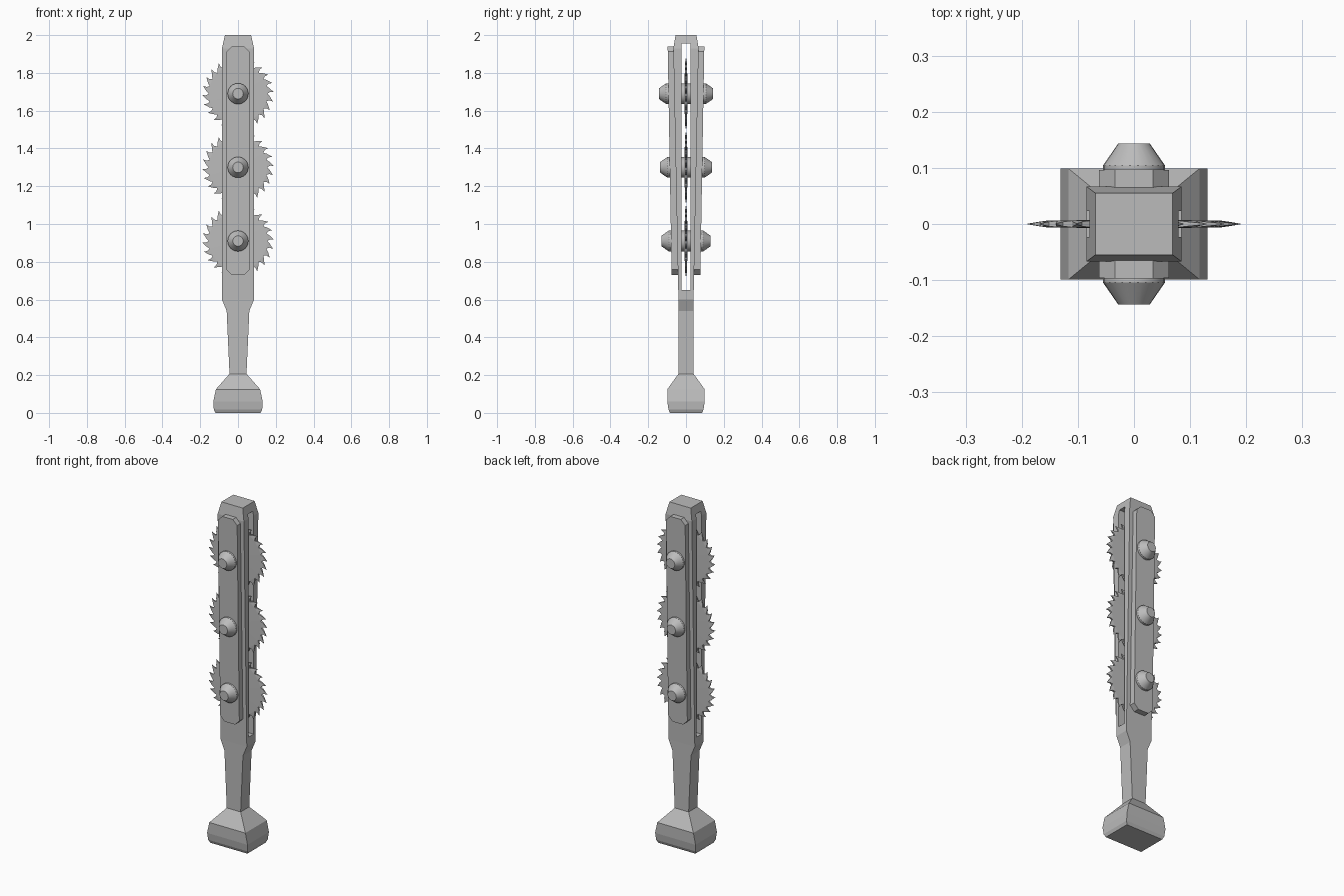
import bpy, bmesh, math
from mathutils import Matrix, Vector

cube = bpy.data.objects.get("Cube")
if cube:
    bpy.data.objects.remove(cube, do_unlink=True)

GREY = (0.5, 0.5, 0.5, 1.0)
metal = bpy.data.materials.new("grey metal")
metal.use_nodes = True
metal.diffuse_color = GREY
metal.node_tree.nodes["Principled BSDF"].inputs["Base Color"].default_value = GREY


def finish(name, bm):
    bmesh.ops.recalc_face_normals(bm, faces=bm.faces[:])
    mesh = bpy.data.meshes.new(name)
    bm.to_mesh(mesh)
    bm.free()
    mesh.materials.append(metal)
    obj = bpy.data.objects.new(name, mesh)
    bpy.context.collection.objects.link(obj)
    return obj


def loft(name, rings):
    """Skin a list of closed point rings and cap both ends."""
    bm = bmesh.new()
    loops = [[bm.verts.new(p) for p in ring] for ring in rings]
    n = len(loops[0])
    for a, b in zip(loops, loops[1:]):
        for i in range(n):
            j = (i + 1) % n
            bm.faces.new((a[i], a[j], b[j], b[i]))
    bm.faces.new(loops[0])
    bm.faces.new(loops[-1])
    return finish(name, bm)


def rectangle(hx, hy, z):
    return [(-hx, -hy, z), (hx, -hy, z), (hx, hy, z), (-hx, hy, z)]


def circle_y(radius, y, z, sides=24):
    return [(radius * math.cos(math.tau * i / sides), y,
             z + radius * math.sin(math.tau * i / sides)) for i in range(sides)]


# Pommel, grip and shaft: half width, half depth, height
sections = [(0.12, 0.085, 0), (0.128, 0.093, 0.018), (0.131, 0.099, 0.06),
            (0.117, 0.099, 0.125), (0.045, 0.04, 0.207), (0.06, 0.04, 0.54),
            (0.085, 0.04, 0.6), (0.085, 0.067, 1.93), (0.069, 0.055, 2.0)]
body = loft("club_body", [rectangle(*s) for s in sections])

# Slot through the shaft
cutter = loft("slot_cutter", [rectangle(0.3, 0.023, z) for z in (0.65, 1.955)])
cutter.hide_render = True
mod = body.modifiers.new("slot", 'BOOLEAN')
mod.operation = 'DIFFERENCE'
mod.solver = 'EXACT'
mod.object = cutter
bpy.context.view_layer.objects.active = body
bpy.ops.object.modifier_apply(modifier=mod.name)
bpy.data.objects.remove(cutter, do_unlink=True)

# Side plates, leaning outward with the shaft
LOW, HIGH, HALF, CUT = 0.73, 1.94, 0.062, 0.028


def plate_y(z):
    return 0.076 + 0.021 * (z - LOW) / (HIGH - LOW)


outline = [(-HALF + CUT, LOW), (HALF - CUT, LOW), (HALF, LOW + CUT), (HALF, HIGH - CUT),
           (HALF - CUT, HIGH), (-HALF + CUT, HIGH), (-HALF, HIGH - CUT), (-HALF, LOW + CUT)]
for side, label in ((-1, "front"), (1, "back")):
    loft(label + "_plate", [[(x, side * (plate_y(z) - depth), z) for x, z in outline]
                            for depth in (0.05, 0)])


# Saw blades: thin in the hub and edge, hooked teeth running clockwise from the front
def saw_blade(name, z, teeth=24):
    bm = bmesh.new()
    step = math.tau / teeth
    tooth = [(0.155, 0, 0.006), (0.168, 0.3, 0.004), (0.19, 0.85, 0.0006), (0.17, 0.8, 0.004)]
    centers = [bm.verts.new((0, s * 0.008, z)) for s in (-1, 1)]
    rims = [[], []]
    for k, s in enumerate((-1, 1)):
        for i in range(teeth):
            for r, f, thick in tooth:
                a = -(i + f) * step
                rims[k].append(bm.verts.new((r * math.cos(a), s * thick, z + r * math.sin(a))))
    n = len(rims[0])
    size = len(tooth)
    for k in (0, 1):
        for i in range(0, n, size):
            a, b, tip, c = rims[k][i:i + size]
            nxt = rims[k][(i + size) % n]
            bm.faces.new((a, b, tip, c))
            bm.faces.new((a, c, nxt))
            bm.faces.new((centers[k], a, nxt))
    for i in range(n):
        j = (i + 1) % n
        bm.faces.new((rims[0][i], rims[0][j], rims[1][j], rims[1][i]))
    return finish(name, bm)


# Each blade turns on an axle with tapered bolt heads
for z, label in ((0.91, "lower"), (1.3, "middle"), (1.69, "upper")):
    saw_blade(label + "_saw_blade", z)
    y = plate_y(z)
    profile = [(0.028, -y - 0.051), (0.055, -y - 0.012), (0.055, y + 0.012), (0.028, y + 0.051)]
    axle = loft(label + "_axle_bolt", [circle_y(r, d, z) for r, d in profile])
    bpy.ops.object.select_all(action='DESELECT')
    axle.select_set(True)
    bpy.context.view_layer.objects.active = axle
    bpy.ops.object.shade_smooth_by_angle(angle=math.radians(30))
